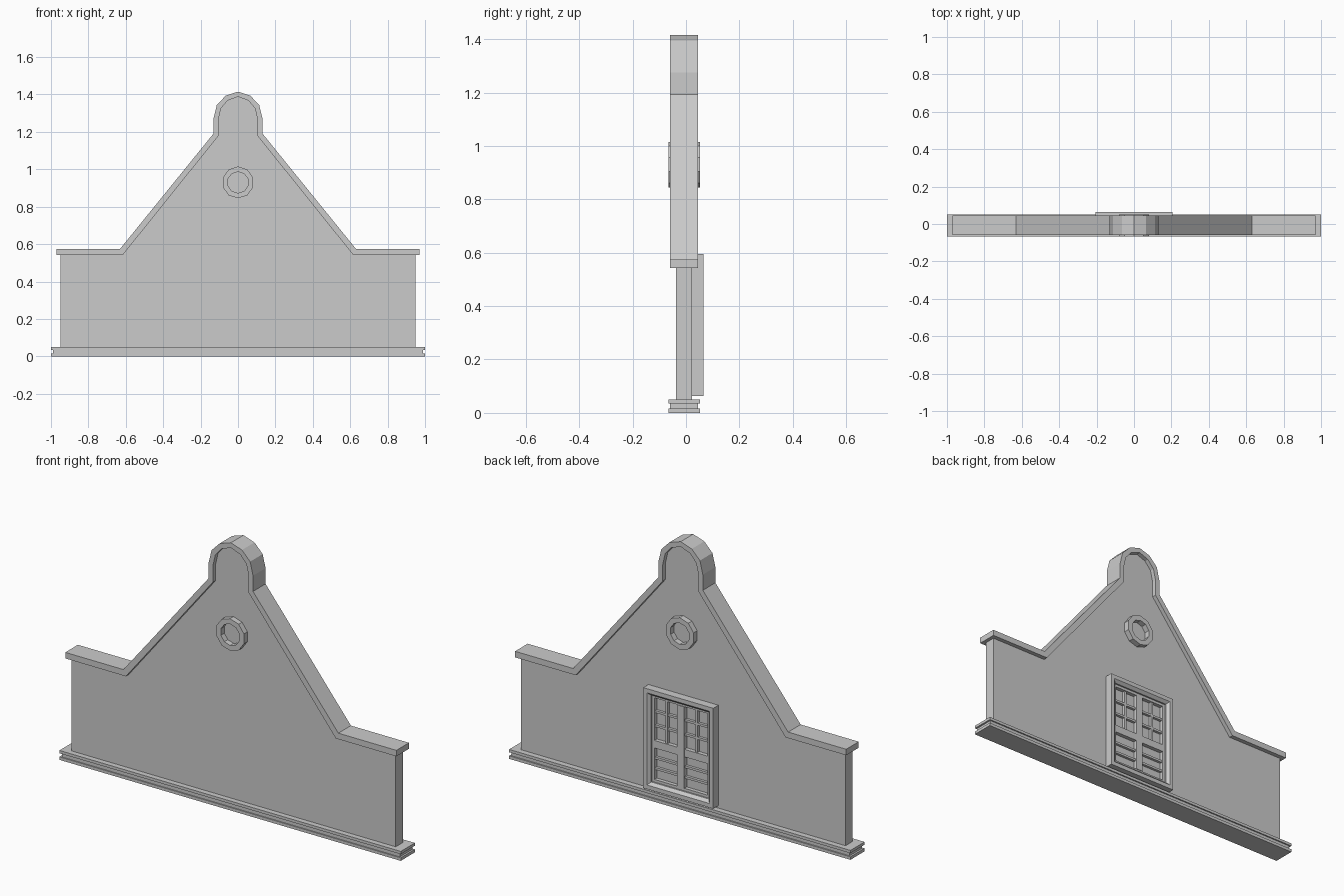
import bpy, bmesh, math

if "Cube" in bpy.data.objects:
    bpy.data.objects.remove(bpy.data.objects["Cube"])


def finish(name, bm):
    bmesh.ops.recalc_face_normals(bm, faces=bm.faces)
    me = bpy.data.meshes.new(name)
    bm.to_mesh(me)
    bm.free()
    ob = bpy.data.objects.new(name, me)
    bpy.context.collection.objects.link(ob)
    return ob


def box(name, x0, x1, y0, y1, z0, z1):
    bm = bmesh.new()
    bmesh.ops.create_cube(bm, size=1)
    for v in bm.verts:
        v.co.x = x0 + (v.co.x + .5) * (x1 - x0)
        v.co.y = y0 + (v.co.y + .5) * (y1 - y0)
        v.co.z = z0 + (v.co.z + .5) * (z1 - z0)
    return finish(name, bm)


def extrude(name, polys, y0, y1):
    """Extrude connected polygons (lists of x, z) from y0 to y1."""
    bm = bmesh.new()
    for p in polys:
        bm.faces.new([bm.verts.new((x, y0, z)) for x, z in p])
    bmesh.ops.remove_doubles(bm, verts=bm.verts, dist=1e-5)
    r = bmesh.ops.extrude_face_region(bm, geom=bm.faces[:], use_keep_orig=True)
    for v in r["geom"]:
        if isinstance(v, bmesh.types.BMVert):
            v.co.y = y1
    return finish(name, bm)


def lofted_loops(name, loops, closed):
    """Bridge consecutive loops of 3D points; closed joins last to first."""
    bm = bmesh.new()
    rows = [[bm.verts.new(c) for c in l] for l in loops]
    n = len(rows[0])
    pairs = list(zip(rows, rows[1:])) + ([(rows[-1], rows[0])] if closed else [])
    for a, b in pairs:
        for i in range(n):
            j = (i + 1) % n
            bm.faces.new((a[i], a[j], b[j], b[i]))
    return finish(name, bm)


def mirror(half):
    return half + [(-x, z) for x, z in reversed(half) if x != 0]


# Gable outline, outer and inner edge of the coping
outer = mirror([(-.97, .575), (-.63, .575), (-.13, 1.192), (-.13, 1.275),
                (-.113, 1.345), (-.065, 1.394), (0, 1.415)])
inner = mirror([(-.97, .543), (-.615, .543), (-.105, 1.178), (-.105, 1.265),
                (-.091, 1.326), (-.055, 1.368), (0, 1.388)])
extrude("coping", [(outer[i], outer[i + 1], inner[i + 1], inner[i])
                   for i in range(len(outer) - 1)], -.06, .045)

# Wall slab
wall = [(-.95, .045), (-.95, .545)] + inner[1:-1] + [(.95, .545), (.95, .045)]
extrude("gable_wall", [wall], -.037, .022)

# Stepped base
box("base_lower", -1, 1, -.066, .052, 0, .016)
box("base_middle", -.99, .99, -.06, .045, .016, .035)
box("base_upper", -1, 1, -.066, .052, .035, .05)

# Round ornament rings on both faces
def circle(r, y, n=10):
    return [(r * math.cos(math.tau * i / n + math.pi / 2), y,
             .93 + r * math.sin(math.tau * i / n + math.pi / 2)) for i in range(n)]

for side, y0, y1 in (("front", -.035, -.066), ("back", .02, .052)):
    lofted_loops("ring_" + side, [circle(.085, y0), circle(.085, y1),
                                  circle(.057, y1), circle(.057, y0)], True)

# Window frame on the back face, with a sloped inner edge
X, Z0, Z1 = .205, .063, .595

def rect(d, y):
    return [(-X + d, y, Z0 + d), (X - d, y, Z0 + d), (X - d, y, Z1 - d), (-X + d, y, Z1 - d)]

lofted_loops("window_frame", [rect(0, .02), rect(0, .065), rect(.022, .065),
                              rect(.036, .05), rect(.036, .02)], True)
lofted_loops("window_sash", [rect(.036, .02), rect(.036, .042), rect(.05, .042),
                             rect(.05, .02)], True)

# Central mullion and transom
xi, zb, zt, zm = X - .05, Z0 + .05, Z1 - .05, .3
box("mullion", -.02, .02, .02, .045, zb, zt)
box("transom", -xi, xi, .02, .043, zm - .02, zm + .02)

# Glazing bars: 2 x 3 panes above, 3 panes below
for s in (-1, 1):
    xa, xb = sorted((s * .02, s * xi))
    xc = (xa + xb) / 2
    box("bar_vertical", xc - .006, xc + .006, .02, .037, zm + .02, zt)
    for lo, hi in ((zb, zm - .02), (zm + .02, zt)):
        for k in (1, 2):
            z = lo + (hi - lo) * k / 3
            box("bar_horizontal", xa, xb, .02, .036, z - .006, z + .006)
